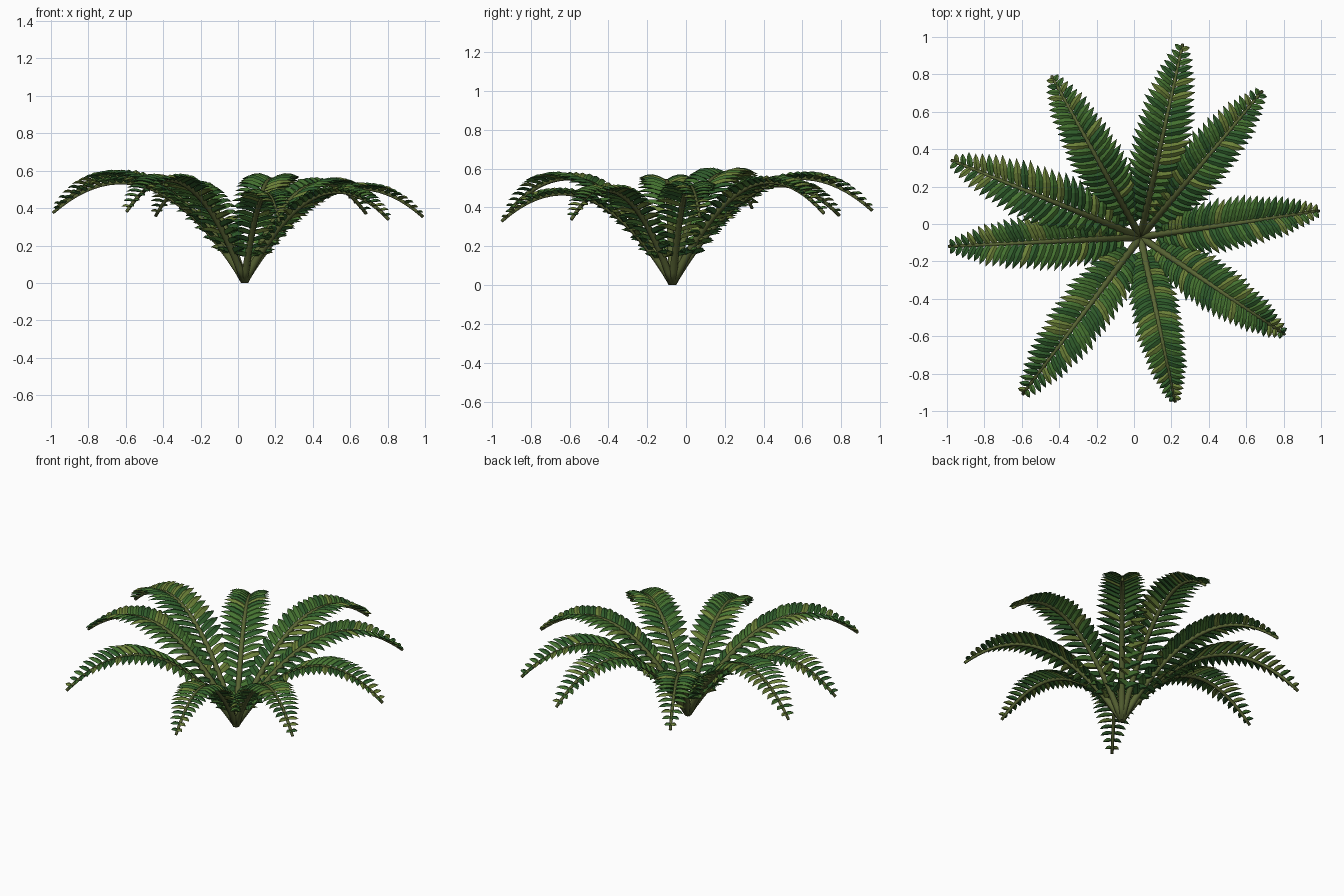
import bpy, bmesh, math, random
from mathutils import Vector

if "Cube" in bpy.data.objects:
    bpy.data.objects.remove(bpy.data.objects["Cube"])

random.seed(4)
CROWN = Vector((0.035, -0.07, 0.01))
UP = Vector((0, 0, 1))
TIPS = [(0.26, 0.96), (0.685, 0.71), (0.99, 0.07), (0.805, -0.59), (0.22, -0.95),
        (-0.595, -0.91), (-0.99, -0.12), (-0.975, 0.34), (-0.44, 0.79)]


def material(name, rgb):
    m = bpy.data.materials.new(name)
    m.diffuse_color = (*rgb, 1)
    m.use_nodes = True
    m.node_tree.nodes["Principled BSDF"].inputs["Base Color"].default_value = m.diffuse_color
    return m


GREENS = [material("dark_leaf", (0.03, 0.11, 0.025)),
          material("mid_leaf", (0.06, 0.17, 0.03)),
          material("light_leaf", (0.15, 0.22, 0.04))]
STEM = material("stem", (0.10, 0.13, 0.035))


def finish(bm, name, mats):
    bmesh.ops.recalc_face_normals(bm, faces=bm.faces)
    me = bpy.data.meshes.new(name)
    bm.to_mesh(me)
    bm.free()
    for m in mats:
        me.materials.append(m)
    ob = bpy.data.objects.new(name, me)
    bpy.context.collection.objects.link(ob)


def lerp_table(table, t):
    for (a, va), (b, vb) in zip(table, table[1:]):
        if t <= b:
            return va + (vb - va) * (t - a) / (b - a)
    return table[-1][1]


def skin(bm, rings, mat=0, smooth=False):
    n = len(rings[0])
    faces = [bm.faces.new(rings[0][::-1]), bm.faces.new(rings[-1])]
    for a, b in zip(rings, rings[1:]):
        for j in range(n):
            faces.append(bm.faces.new((a[j], a[(j + 1) % n], b[(j + 1) % n], b[j])))
    for f in faces:
        f.material_index, f.smooth = mat, smooth


# arching midrib: quadratic curve in the vertical plane of the frond
def rib_frame(out, R, t):
    r, z = R * t, R * (2 * t * (1 - t) * 0.80 + 0.355 * t * t)
    slope = 2 * (1 - 2 * t) * 0.80 + 0.71 * t
    tan = (out + UP * slope).normalized()
    side = out.cross(UP).normalized()
    return CROWN + out * r + UP * z, tan, side, side.cross(tan)


LENGTHS = [(0, 0.08), (0.09, 0.10), (0.2, 0.14), (0.35, 0.165), (0.55, 0.16),
           (0.75, 0.125), (0.9, 0.075), (1, 0.03)]
# leaflet outline: fraction along, half width factor, lift factor
OUTLINE = [(0, 0.5, 0), (0.25, 0.95, 0.09), (0.5, 1, 0.15), (0.75, 0.68, 0.15), (1, 0.03, 0.09)]


# pointed leaflet with a shallow diamond cross-section
def leaflet(bm, p, along, across, nrm, length, width, mat):
    rings = []
    for f, w, lift in OUTLINE:
        c = p + along * (f * length) + nrm * (lift * length)
        e, h = across * (w * width / 2), nrm * (0.26 * w * width)
        rings.append([bm.verts.new(v) for v in (c - e, c - h, c + e, c + h)])
    skin(bm, rings, mat)


def frond(i, tip):
    d = Vector((tip[0] - CROWN.x, tip[1] - CROWN.y, 0))
    R, out = d.length, d.normalized()
    # tapered six-sided midrib
    bm = bmesh.new()
    rings = []
    for k in range(25):
        t = k / 24
        p, tan, side, nrm = rib_frame(out, R, t)
        rad = 0.022 - 0.013 * t ** 0.7
        rings.append([bm.verts.new(p + (side * math.cos(a) + nrm * math.sin(a)) * rad)
                      for a in (math.tau * j / 6 for j in range(6))])
    skin(bm, rings, 0, True)
    finish(bm, f"midrib_{i}", [STEM])
    # paired leaflets, swept outward and held nearer to level than the rib
    bm = bmesh.new()
    n = 25
    for k in range(n):
        t = 0.1 + 0.87 * k / (n - 1)
        p, tan, side, _ = rib_frame(out, R, t)
        fwd = (out * 0.75 + tan * 0.25).normalized()
        nrm = side.cross(fwd)
        sweep = math.radians(23 + 6 * t)
        for s in (-1, 1):
            along = side * s * math.cos(sweep) + fwd * math.sin(sweep)
            # blades pitch a little further towards the rib direction
            across = (nrm.cross(along) * s + nrm * (tan.dot(nrm) * 0.35)).normalized()
            blade_up = along.cross(across) * s
            if blade_up.z < 0:
                blade_up = -blade_up
            length = lerp_table(LENGTHS, t) * R * random.uniform(0.95, 1.05)
            leaflet(bm, p, along, across, blade_up, length, 0.049 - 0.022 * t ** 3,
                    random.choice((0, 0, 1, 1, 2)))
    finish(bm, f"leaflets_{i}", GREENS)


for i, tip in enumerate(TIPS, 1):
    frond(i, tip)
